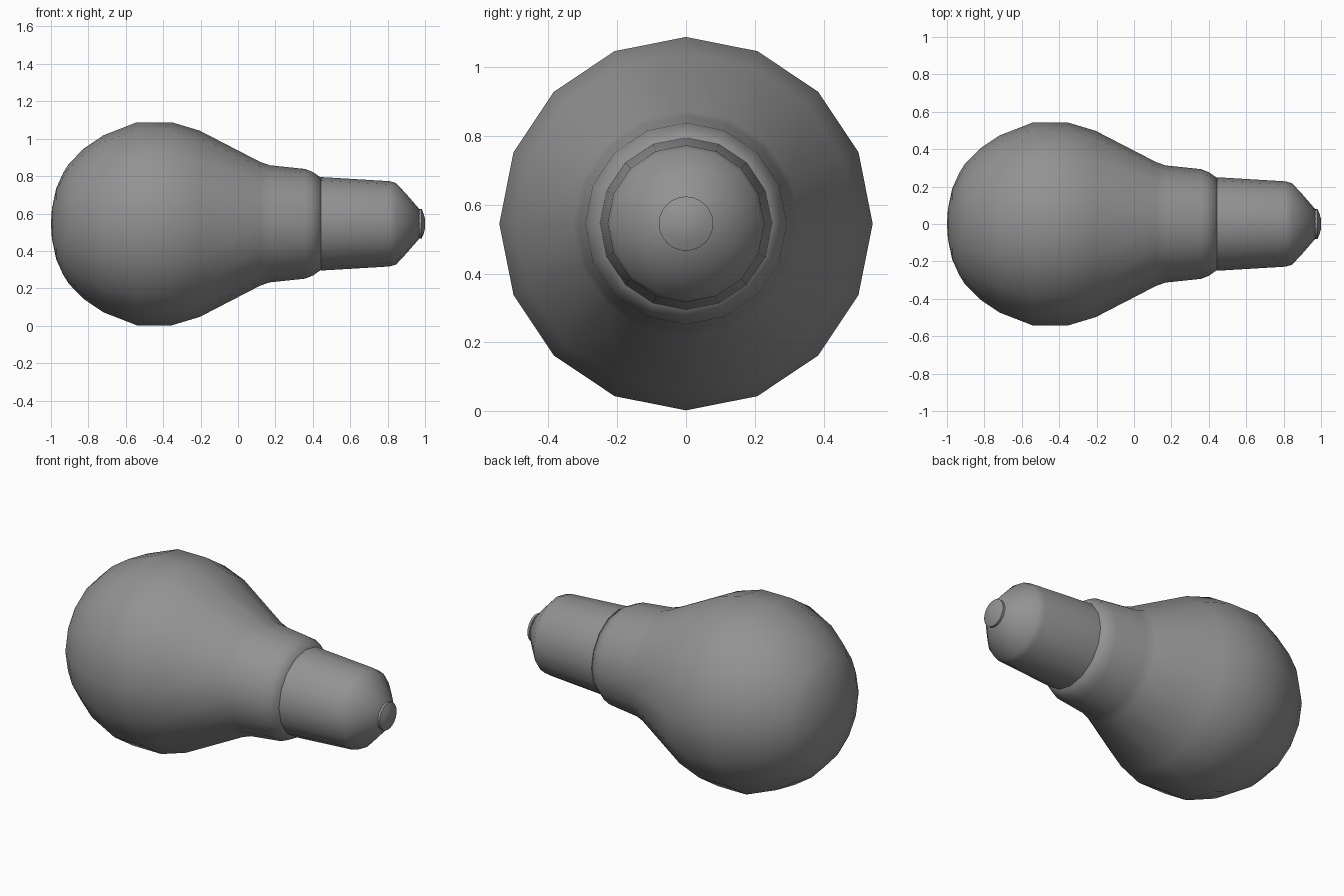
import bpy, bmesh, math

if "Cube" in bpy.data.objects:
    bpy.data.objects.remove(bpy.data.objects["Cube"])

AXIS_Z = 0.545

grey = bpy.data.materials.new("dark_grey")
grey.diffuse_color = (0.29, 0.29, 0.29, 1)
grey.use_nodes = True
grey.node_tree.nodes["Principled BSDF"].inputs["Base Color"].default_value = grey.diffuse_color


def lathe(name, profile, angle=60, sides=16):
    """Revolve (x, radius) points around the horizontal axis; radius 0 closes an end."""
    bm = bmesh.new()
    rings = []
    for x, r in profile:
        if r == 0:
            rings.append([bm.verts.new((x, 0, AXIS_Z))] * sides)
        else:
            rings.append([bm.verts.new((x, r * math.sin(math.tau * i / sides),
                                        AXIS_Z + r * math.cos(math.tau * i / sides)))
                          for i in range(sides)])
    for a, b in zip(rings, rings[1:]):
        for i in range(sides):
            j = (i + 1) % sides
            bm.faces.new(dict.fromkeys((a[i], a[j], b[j], b[i])))
    bmesh.ops.recalc_face_normals(bm, faces=bm.faces)
    mesh = bpy.data.meshes.new(name)
    bm.to_mesh(mesh)
    bm.free()
    mesh.materials.append(grey)
    obj = bpy.data.objects.new(name, mesh)
    bpy.context.collection.objects.link(obj)
    bpy.ops.object.select_all(action='DESELECT')
    obj.select_set(True)
    bpy.context.view_layer.objects.active = obj
    bpy.ops.object.shade_smooth_by_angle(angle=math.radians(angle))
    return obj


# Glass bulb with its neck and collar
lathe("glass_bulb", [
    (-1.0, 0), (-0.995, 0.08), (-0.972, 0.19), (-0.935, 0.272), (-0.905, 0.32),
    (-0.825, 0.402), (-0.72, 0.473), (-0.54, 0.543), (-0.355, 0.543),
    (-0.205, 0.498), (0.12, 0.33), (0.17, 0.313), (0.36, 0.293),
    (0.40, 0.277), (0.443, 0.247), (0.443, 0)])

# Tapered socket base
lathe("socket_base", [
    (0.443, 0), (0.443, 0.25), (0.81, 0.228), (0.845, 0.218), (0.90, 0.159),
    (0.972, 0.076), (0.972, 0)])

# Rounded contact tip
lathe("contact_tip", [
    (0.968, 0), (0.968, 0.079), (0.982, 0.079), (0.992, 0.055), (1.0, 0.025),
    (1.0, 0)], sides=24)
